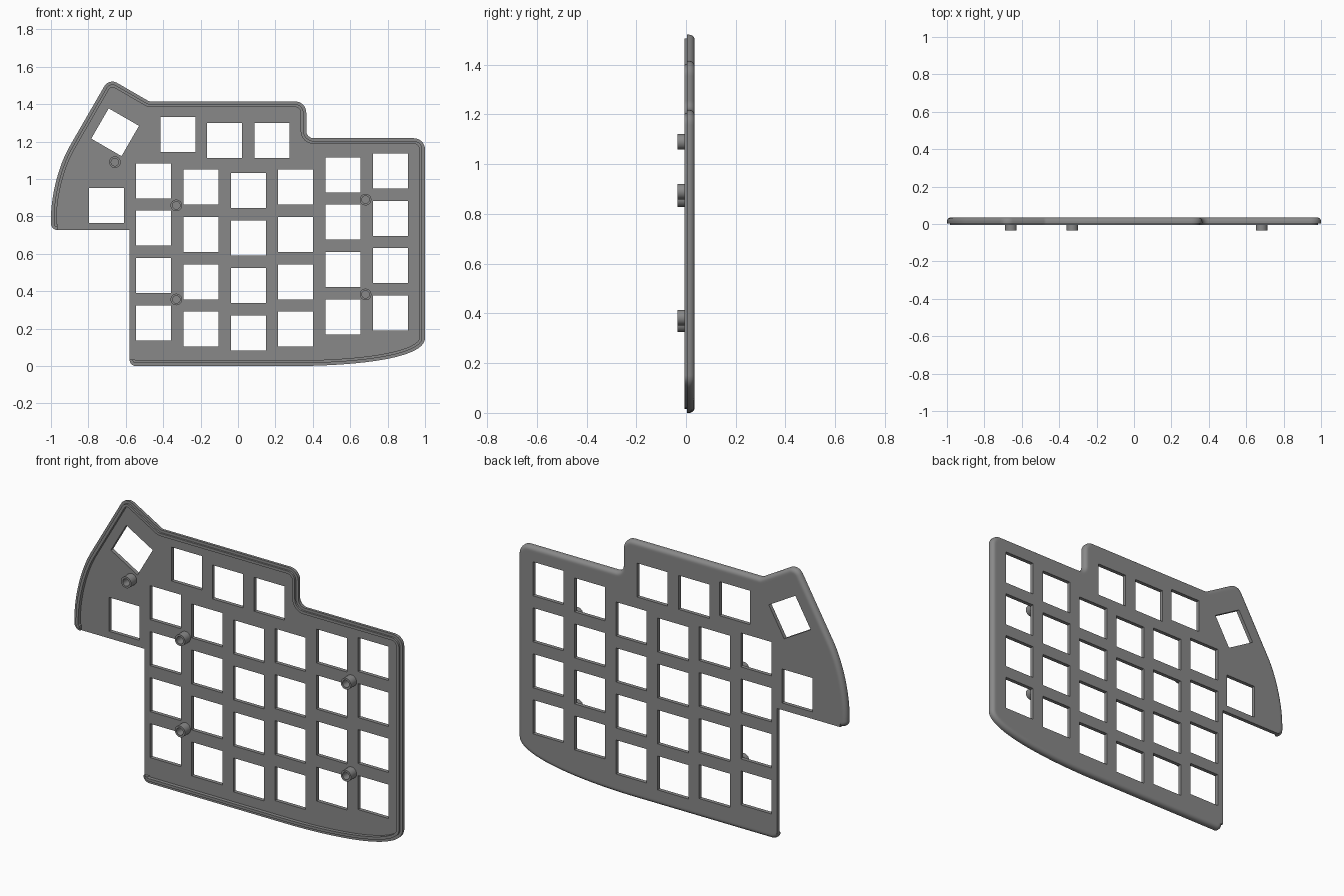
import bpy, bmesh, math
from mathutils import Vector

if "Cube" in bpy.data.objects:
    bpy.data.objects.remove(bpy.data.objects["Cube"])

BACK, FLOOR, LEDGE, LIP, TIP = 0.035, 0.014, 0.004, -0.006, -0.035
RIM = 0.03      # rim width
KEY = 0.187     # key opening size
PITCH = 0.2535  # key spacing

grey = bpy.data.materials.new("grey_plastic")
grey.diffuse_color = (0.25, 0.25, 0.25, 1)
grey.use_nodes = True
grey.node_tree.nodes["Principled BSDF"].inputs["Base Color"].default_value = grey.diffuse_color


def fillet(prev, corner, nxt, r, n=8):
    """Arc points replacing a corner."""
    p, c, q = Vector(prev), Vector(corner), Vector(nxt)
    u, v = (p - c).normalized(), (q - c).normalized()
    half = u.angle(v) / 2
    centre = c + (u + v).normalized() * (r / math.sin(half))
    a = c + u * (r / math.tan(half)) - centre
    b = c + v * (r / math.tan(half)) - centre
    ang = a.angle(b)
    return [centre + (a * math.sin((1 - i / n) * ang) + b * math.sin(i / n * ang)) / math.sin(ang)
            for i in range(n + 1)]


def bezier(a, b, c, d, n=20):
    a, b, c, d = map(Vector, (a, b, c, d))
    return [a * (1 - t)**3 + b * 3 * t * (1 - t)**2 + c * 3 * t * t * (1 - t) + d * t**3
            for t in (i / n for i in range(n + 1))]


def finish(obj):
    obj.data.materials.clear()
    obj.data.materials.append(grey)
    bpy.ops.object.select_all(action='DESELECT')
    obj.select_set(True)
    bpy.context.view_layer.objects.active = obj
    bpy.ops.object.shade_smooth_by_angle(angle=math.radians(30))


def mesh_object(name, bm):
    bmesh.ops.recalc_face_normals(bm, faces=bm.faces)
    me = bpy.data.meshes.new(name)
    bm.to_mesh(me)
    bm.free()
    obj = bpy.data.objects.new(name, me)
    bpy.context.collection.objects.link(obj)
    finish(obj)
    return obj


# Outline in x, z, counter-clockwise from the lower left corner
inner = (-0.58, 0.727)
low, wing = (-0.58, 0.0), (-1.0, 0.727)
path = fillet(inner, low, (0.33, 0), 0.035)
path += bezier((0.33, 0), (0.7, 0.005), (1.0, 0.05), (1.0, 0.15))
path += fillet((1.0, 0.15), (1.0, 1.218), (0.365, 1.218), 0.06)
path += fillet((1.0, 1.218), (0.365, 1.218), (0.365, 1.415), 0.04)
path += fillet((0.365, 1.218), (0.365, 1.415), (-0.475, 1.415), 0.06)
path += fillet((0.365, 1.415), (-0.475, 1.415), (-0.69, 1.539), 0.03, 4)
path += fillet((-0.475, 1.415), (-0.69, 1.539), (-0.90, 1.175), 0.05)
path += bezier((-0.90, 1.175), (-0.965, 1.062), (-1.0, 0.90), (-1.0, 0.79))
path += fillet((-1.0, 0.79), wing, inner, 0.035)


def offset(d):
    """Path moved inward by d."""
    ring = path + [Vector(inner)]
    out = []
    for i in range(len(path)):
        e1 = (ring[i] - ring[i - 1]).normalized()
        e2 = (ring[(i + 1) % len(ring)] - ring[i]).normalized()
        n1, n2 = Vector((-e1.y, e1.x)), Vector((-e2.y, e2.x))
        out.append(ring[i] + (n1 + n2) * (d / (1 + n1.dot(n2))))
    return out


# Rim: rounded back edge, front ledge and raised lip swept along the outline
R = 0.022
section = [(RIM, BACK)]
section += [(R - R * math.cos(a), BACK - R + R * math.sin(a))
            for a in (math.pi / 2 * (1 - i / 6) for i in range(7))]
section += [(0, LEDGE), (0.015, LEDGE), (0.015, LIP), (RIM, LIP), (RIM, FLOOR)]
bm = bmesh.new()
rows = [[bm.verts.new((p.x, y, p.y)) for p in offset(d)] for d, y in section]
for r1, r2 in zip(rows, rows[1:]):
    for i in range(len(path) - 1):
        bm.faces.new((r1[i], r1[i + 1], r2[i + 1], r2[i]))
for end in (0, -1):
    bm.faces.new([r[end] for r in rows])
mesh_object("rim", bm)

# Key openings: six staggered columns, three top keys, two wing keys
keys = [(-0.452 + PITCH * c, z + PITCH * r, 0)
        for c, z in enumerate((0.230, 0.197, 0.177, 0.197, 0.262, 0.283)) for r in range(4)]
keys += [(-0.322, 1.238, 0), (-0.073, 1.206, 0), (0.181, 1.206, 0),
         (-0.703, 0.859, 0), (-0.657, 1.25, -30)]


def square(x, z, deg):
    a0 = math.radians(deg + 45)
    r = KEY / math.sqrt(2)
    return [Vector((x + r * math.cos(a0 + k * math.pi / 2), z + r * math.sin(a0 + k * math.pi / 2)))
            for k in range(4)]


# Key plate: filled outline with openings
curve = bpy.data.curves.new("plate_profile", 'CURVE')
curve.dimensions = '2D'
curve.fill_mode = 'BOTH'
curve.extrude = (BACK - FLOOR) / 2
loops = [[path[0]] + offset(RIM) + [path[-1], Vector(inner)]] + [square(*k) for k in keys]
for pts in loops:
    s = curve.splines.new('POLY')
    s.points.add(len(pts) - 1)
    for sp, p in zip(s.points, pts):
        sp.co = (p.x, p.y, 0, 1)
    s.use_cyclic_u = True
tmp = bpy.data.objects.new("plate_profile", curve)
bpy.context.collection.objects.link(tmp)
bpy.context.view_layer.update()
me = bpy.data.meshes.new_from_object(tmp.evaluated_get(bpy.context.evaluated_depsgraph_get()))
bpy.data.objects.remove(tmp)
bm = bmesh.new()
bm.from_mesh(me)
for v in bm.verts:
    v.co = (v.co.x, (BACK + FLOOR) / 2 - v.co.z, v.co.y)
bmesh.ops.remove_doubles(bm, verts=bm.verts, dist=1e-5)
mesh_object("key_plate", bm)

# Hollow screw bosses on the front
N = 32
boss_section = [(0.031, FLOOR), (0.031, TIP), (0.020, TIP), (0.020, FLOOR - 0.001)]
for k, (x, z) in enumerate([(-0.658, 1.09), (-0.33, 0.859), (-0.33, 0.356),
                            (0.682, 0.89), (0.682, 0.383)]):
    bm = bmesh.new()
    rings = [[bm.verts.new((x + r * math.cos(i * math.tau / N), y, z + r * math.sin(i * math.tau / N)))
              for i in range(N)] for r, y in boss_section]
    for r1, r2 in zip(rings, rings[1:]):
        for i in range(N):
            j = (i + 1) % N
            bm.faces.new((r1[i], r1[j], r2[j], r2[i]))
    bm.faces.new(rings[-1])
    mesh_object(f"screw_boss_{k + 1}", bm)
